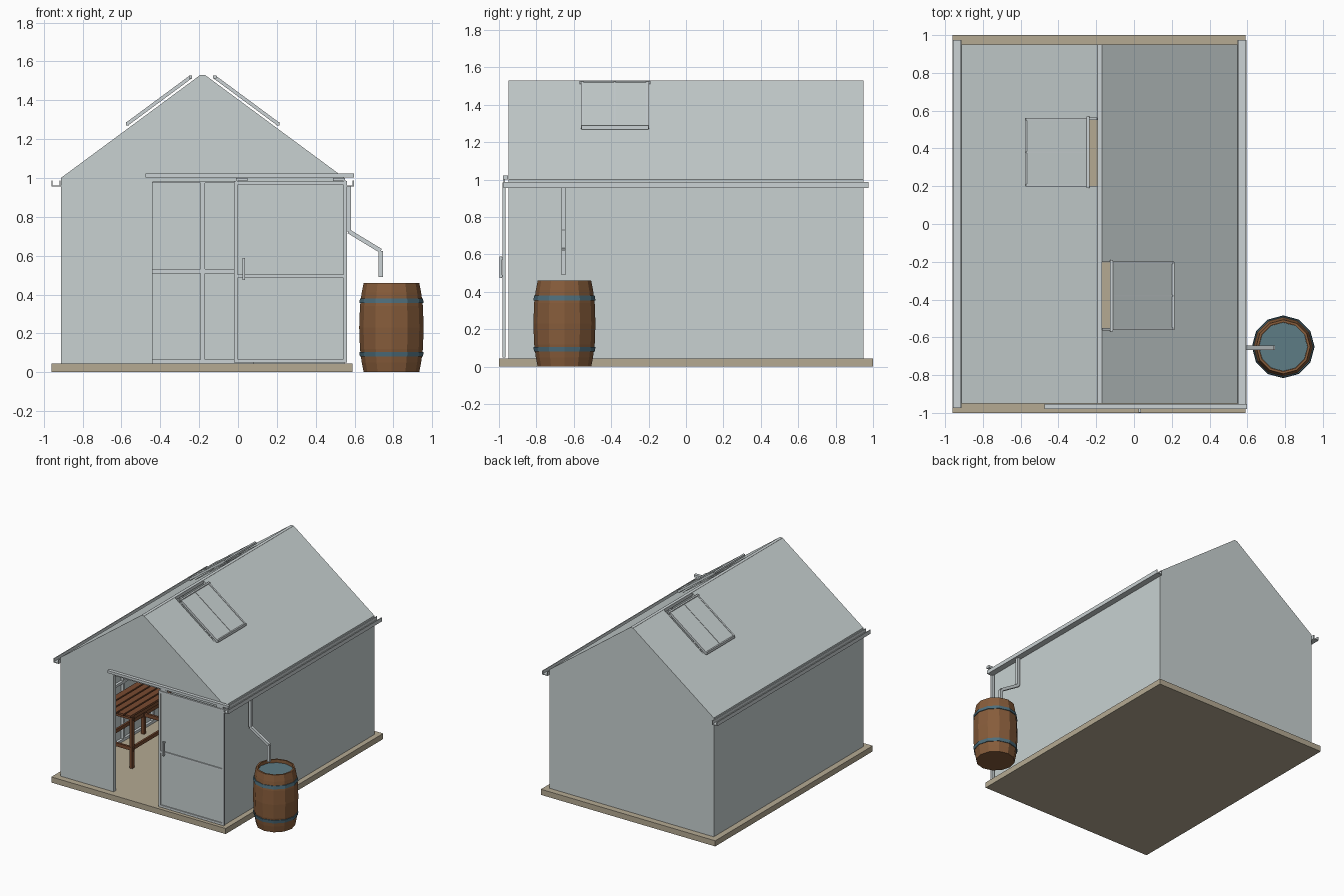
import bpy, bmesh, math
from mathutils import Vector

old = bpy.data.objects.get("Cube")
if old:
    bpy.data.objects.remove(old)


def material(name, rgb):
    m = bpy.data.materials.new(name)
    m.use_nodes = True
    col = (*rgb, 1)
    m.diffuse_color = col
    m.node_tree.nodes["Principled BSDF"].inputs["Base Color"].default_value = col
    return m


GLASS = material("pale glass", (0.58, 0.64, 0.64))
METAL = material("pale metal", (0.60, 0.65, 0.66))
STONE = material("tan stone", (0.46, 0.40, 0.29))
STAVE = material("barrel wood", (0.24, 0.107, 0.043))
HOOP = material("blue hoop", (0.075, 0.155, 0.20))
WATER = material("water", (0.11, 0.20, 0.235))
BENCH = material("red brown wood", (0.19, 0.07, 0.03))


def finish(name, bm, mat):
    bmesh.ops.recalc_face_normals(bm, faces=bm.faces[:])
    me = bpy.data.meshes.new(name)
    bm.to_mesh(me)
    bm.free()
    me.materials.append(mat)
    ob = bpy.data.objects.new(name, me)
    bpy.context.collection.objects.link(ob)
    return ob


def bars(name, mat, segs):
    """Boxes running from p to q, w wide sideways and h deep."""
    bm = bmesh.new()
    for p, q, w, h in segs:
        p, q = Vector(p), Vector(q)
        d = (q - p).normalized()
        side = d.cross(Vector((0, 0, 1)))
        side = side.normalized() if side.length > 0.01 else Vector((1, 0, 0))
        up = side.cross(d)
        ends = []
        for c in (p, q):
            ends.append([bm.verts.new(c + side * a * w / 2 + up * b * h / 2)
                         for a, b in ((-1, -1), (1, -1), (1, 1), (-1, 1))])
        a, b = ends
        bm.faces.new(a)
        bm.faces.new(b)
        for i in range(4):
            j = (i + 1) % 4
            bm.faces.new((a[i], a[j], b[j], b[i]))
    return finish(name, bm, mat)


def sheet(name, mat, pts, offset):
    """Flat polygon given a thickness along the offset vector."""
    bm = bmesh.new()
    f = bm.faces.new([bm.verts.new(p) for p in pts])
    res = bmesh.ops.extrude_face_region(bm, geom=[f], use_keep_orig=True)
    moved = [v for v in res["geom"] if isinstance(v, bmesh.types.BMVert)]
    bmesh.ops.translate(bm, verts=moved, vec=offset)
    return finish(name, bm, mat)


def lathe(name, mat, profile, centre, sides=12):
    bm = bmesh.new()
    rings = []
    for r, z in profile:
        rings.append([bm.verts.new((centre[0] + r * math.cos(i * math.tau / sides),
                                    centre[1] + r * math.sin(i * math.tau / sides), z))
                      for i in range(sides)])
    for a, b in zip(rings, rings[1:]):
        for i in range(sides):
            j = (i + 1) % sides
            bm.faces.new((a[i], a[j], b[j], b[i]))
    bm.faces.new(rings[0])
    bm.faces.new(rings[-1])
    return finish(name, bm, mat)


# Main sizes: building centre line, half width, half length, heights
CX, HW, HL = -0.182, 0.73, 0.95
FLOOR, EAVE, RIDGE, FLAT = 0.045, 1.0, 1.53, 0.0125
SLOPE = (RIDGE - EAVE) / (HW - FLAT)
DOOR, HEAD, MID, T = 0.258, 0.98, 0.52, 0.008
BAYS = [-HL + 0.38 * i for i in range(6)]


def roof(s, d, y, lift=0.0):
    """Point on the roof slope, d away from the ridge line."""
    k = math.hypot(1, SLOPE)
    return Vector((CX + s * (d + lift * SLOPE / k), y,
                   RIDGE - (d - FLAT) * SLOPE + lift / k))


# Base slab
bars("base_slab", STONE, [((-0.185, -1, FLOOR / 2), (-0.185, 1, FLOOR / 2), 1.55, FLOOR)])

# Gable walls, the front one with a doorway
gable = [(-HW, FLOOR), (-HW, EAVE), (-FLAT, RIDGE), (FLAT, RIDGE), (HW, EAVE), (HW, FLOOR)]
doorway = [(DOOR, FLOOR), (DOOR, HEAD), (-DOOR, HEAD), (-DOOR, FLOOR)]
sheet("front_wall", GLASS, [(CX + x, -HL, z) for x, z in gable + doorway], (0, T, 0))
sheet("back_wall", GLASS, [(CX + x, HL, z) for x, z in gable], (0, -T, 0))

# Side walls, roof slopes with vent openings, gutters and roof windows
for s, side in ((1, "left"), (-1, "right")):
    x = CX + s * HW
    sheet(side + "_wall", GLASS, [(x, -HL, FLOOR), (x, HL, FLOOR), (x, HL, EAVE), (x, -HL, EAVE)],
          (-s * T, 0, 0))
    wy = -0.38 * s
    y0, y1 = wy - 0.18, wy + 0.18
    sheet(side + "_roof", GLASS,
          [roof(s, FLAT, -HL), roof(s, HW, -HL), roof(s, HW, HL), roof(s, FLAT, HL),
           roof(s, FLAT, y1), roof(s, 0.36, y1), roof(s, 0.36, y0), roof(s, FLAT, y0)],
          roof(s, 0, 0, -T) - roof(s, 0, 0))

    # Open roof window held just above the slope
    top, low, up = 0.05, 0.375, 0.021
    sheet(side + "_window_pane", GLASS,
          [roof(s, top, y0, up), roof(s, low, y0, up), roof(s, low, y1, up), roof(s, top, y1, up)],
          roof(s, 0, 0, 0.006) - roof(s, 0, 0))
    rails = [(roof(s, top, y, up), roof(s, low, y, up), w, 0.018)
             for y, w in ((y0 + 0.006, 0.014), (wy, 0.008), (y1 - 0.006, 0.014))]
    rails += [(roof(s, top, y0 - 0.01, up), roof(s, top, y1 + 0.01, up), 0.016, 0.016),
              (roof(s, low, y0, up), roof(s, low, y1, up), 0.016, 0.02)]
    bars(side + "_window_frame", METAL, rails)

    # Gutter channel
    g = lambda d, z, w, h: ((CX + s * d, -0.975, z), (CX + s * d, 0.975, z), w, h)
    bars(side + "_gutter", METAL,
         [g(0.754, 0.959, 0.048, 0.006), g(0.775, 0.972, 0.006, 0.03), g(0.734, 0.972, 0.006, 0.03)])

    # Inner side frame: posts, rails and rafters
    xi = CX + s * (HW - 0.02)
    frame = [((xi, y * 0.985, FLOOR), (xi, y * 0.985, 0.99), 0.02, 0.02) for y in BAYS]
    frame += [((xi, -HL + T, z), (xi, HL - T, z), 0.02, 0.02) for z in (FLOOR + 0.01, MID, 0.98)]
    frame += [(roof(s, 0.02, y * 0.985, -0.02), roof(s, HW - 0.02, y * 0.985, -0.02), 0.02, 0.02)
              for y in BAYS]
    bars(side + "_inner_frame", METAL, frame)

# Ridge beam
bars("ridge_beam", METAL, [((CX, -HL, RIDGE - 0.012), (CX, HL, RIDGE - 0.012), 2 * FLAT, 0.026)])

# Inner gable frames
yb, yf = HL - 0.02, -HL + 0.02
half = HW - 0.01
back = [((CX + d, yb, FLOOR), (CX + d, yb, RIDGE - 0.03 - abs(d) * SLOPE), 0.024, 0.02)
        for d in (-0.365, 0, 0.365)]
back += [((CX - half, yb, z), (CX + half, yb, z), 0.02, 0.022) for z in (FLOOR + 0.01, MID, 0.985)]
bars("back_inner_frame", METAL, back)
front = [((CX - half, yf, 0.992), (CX + half, yf, 0.992), 0.02, 0.022)]
for s in (-1, 1):
    a, b = CX + s * (DOOR + 0.01), CX + s * half
    front += [((a, yf, FLOOR), (a, yf, 0.99), 0.02, 0.02)]
    front += [((a, yf, z), (b, yf, z), 0.02, 0.022) for z in (FLOOR + 0.01, MID)]
bars("front_inner_frame", METAL, front)

# Sliding door with its track, hangers and handle
dl, dr, yd = -0.02, 0.56, -0.972
sheet("door_pane", GLASS, [(dl, yd, 0.055), (dr, yd, 0.055), (dr, yd, 0.98), (dl, yd, 0.98)], (0, 0.006, 0))
frame = [((x, yd, 0.05), (x, yd, 0.985), 0.018, 0.016) for x in (dl + 0.009, dr - 0.009)]
frame += [((dl, yd, z), (dr, yd, z), 0.016, 0.018) for z in (0.059, 0.495, 0.974)]
frame += [((x - 0.03, yd, 0.992), (x + 0.03, yd, 0.992), 0.008, 0.016) for x in (0.02, 0.52)]
bars("door_frame", METAL, frame)
bars("door_track", METAL, [((-0.475, -0.966, 1.012), (0.598, -0.966, 1.012), 0.026, 0.02)])
bars("door_handle", METAL, [((0.03, -0.991, 0.475), (0.03, -0.991, 0.588), 0.012, 0.012)]
     + [((0.03, -0.991, z), (0.03, yd, z), 0.01, 0.01) for z in (0.485, 0.578)])

# Downpipe
path = [(0.57, -0.655, 0.96), (0.57, -0.655, 0.725), (0.735, -0.655, 0.625), (0.735, -0.655, 0.49)]
bars("downpipe", METAL, [(p, q, 0.022, 0.022) for p, q in zip(path, path[1:])])

# Water barrel
spot = (0.79, -0.65)
lathe("barrel", STAVE, [(0.143, 0), (0.153, 0.05), (0.162, 0.12), (0.166, 0.23), (0.162, 0.34),
                        (0.153, 0.41), (0.143, 0.46), (0.13, 0.46), (0.13, 0.42)], spot)
lathe("barrel_water", WATER, [(0.129, 0.42), (0.129, 0.435)], spot)
for name, z, r0, r1 in (("lower_hoop", 0.08, 0.162, 0.166), ("upper_hoop", 0.355, 0.166, 0.162)):
    lathe(name, HOOP, [(0.14, z), (r0, z), (r1, z + 0.025), (0.14, z + 0.025)], spot)

# Slatted potting bench along the right wall
x0, x1, ya, yz, h = -0.86, -0.55, -0.55, 0.55, 0.47
slat = (x1 - x0) / 5
bars("bench_slats", BENCH, [((x0 + slat * (i + 0.5), ya - 0.02, h), (x0 + slat * (i + 0.5), yz + 0.02, h),
                             slat - 0.012, 0.016) for i in range(5)])
frame = []
for y in (ya + 0.015, 0, yz - 0.015):
    frame += [((x, y, FLOOR), (x, y, h - 0.008), 0.026, 0.026) for x in (x0 + 0.02, x1 - 0.02)]
    frame += [((x0, y, z), (x1, y, z), 0.018, 0.028) for z in (0.2, h - 0.024)]
frame += [((x, ya, z), (x, yz, z), 0.016, 0.028) for x in (x0 + 0.02, x1 - 0.02) for z in (0.2, h - 0.024)]
bars("bench_frame", BENCH, frame)
